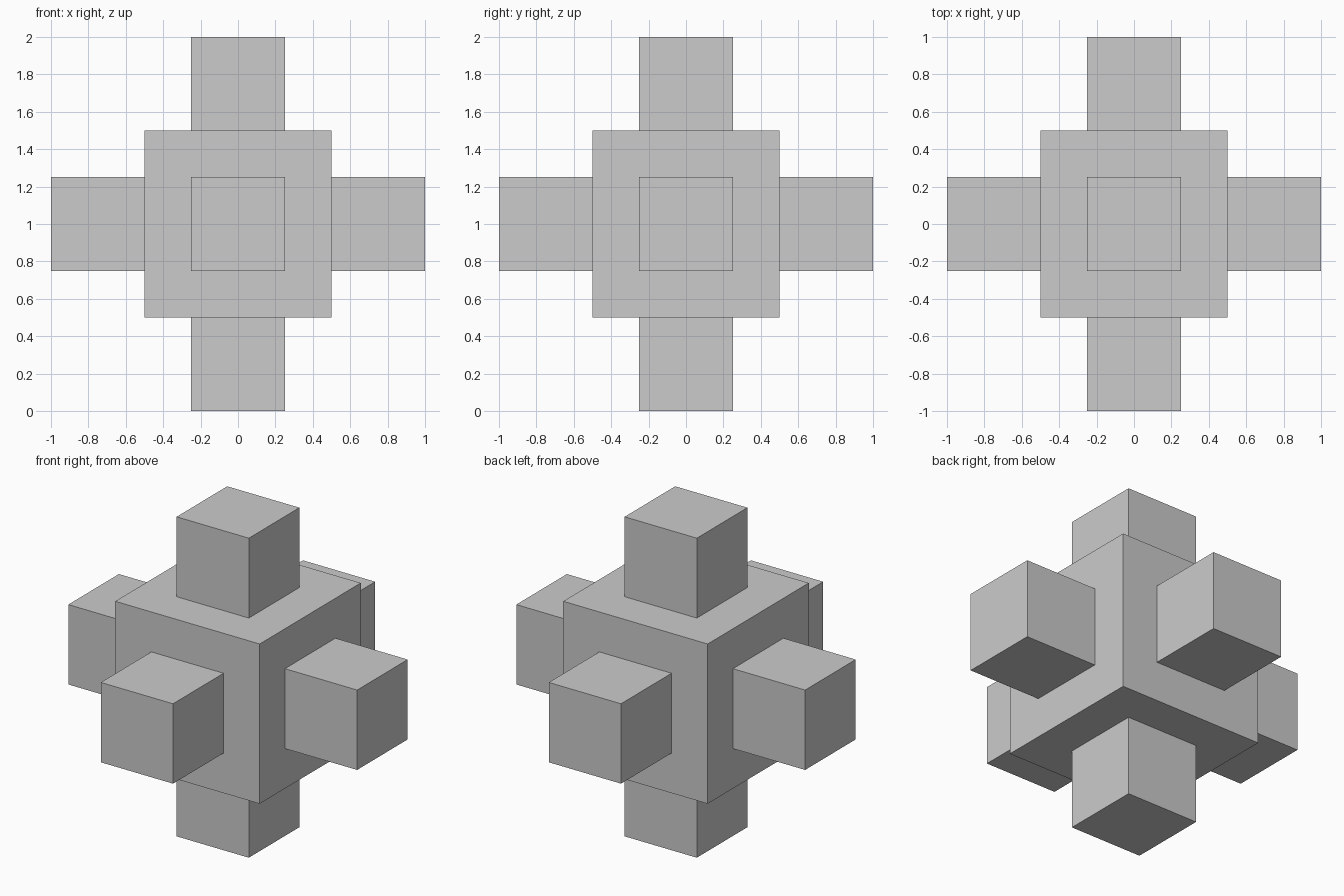
import bpy
from mathutils import Vector

if "Cube" in bpy.data.objects:
    bpy.data.objects.remove(bpy.data.objects["Cube"])

CENTRE = Vector((0, 0, 1))


def cube(name, size, location):
    bpy.ops.mesh.primitive_cube_add(size=size, location=location)
    obj = bpy.context.object
    obj.name = name
    obj.data.name = name
    return obj


# Large central cube
cube("core_cube", 1.0, CENTRE)

# One half-size cube sitting on each face of the core
directions = {
    "left": (-1, 0, 0), "right": (1, 0, 0),
    "front": (0, -1, 0), "back": (0, 1, 0),
    "bottom": (0, 0, -1), "top": (0, 0, 1),
}
for side, direction in directions.items():
    cube(f"{side}_cube", 0.5, CENTRE + Vector(direction) * 0.75)
